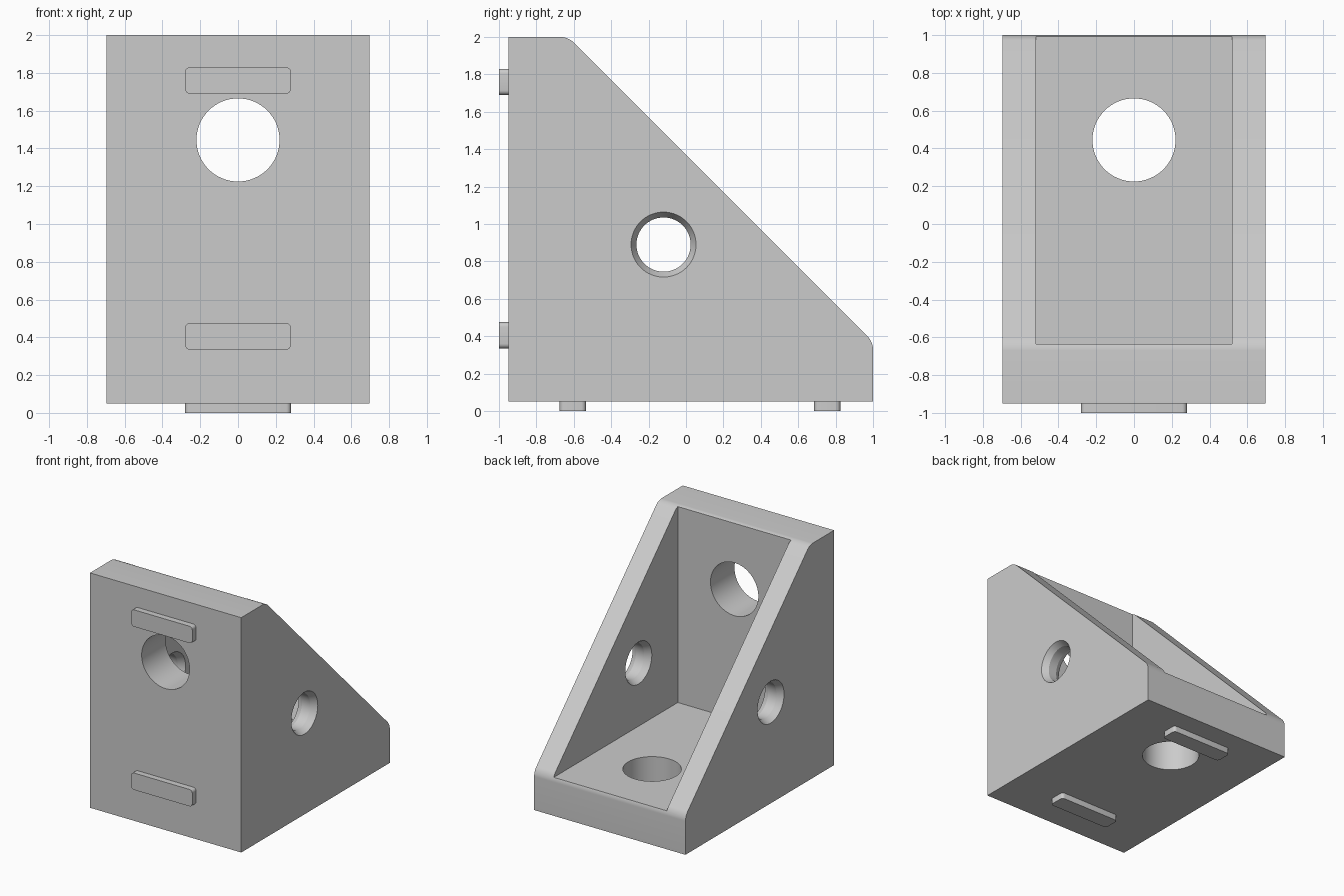
import bpy, bmesh, math
from mathutils import Matrix

cube = bpy.data.objects.get("Cube")
if cube:
    bpy.data.objects.remove(cube, do_unlink=True)

grey = bpy.data.materials.new("light_grey")
grey.use_nodes = True
grey.diffuse_color = (0.6, 0.6, 0.6, 1)
grey.node_tree.nodes["Principled BSDF"].inputs["Base Color"].default_value = (0.6, 0.6, 0.6, 1)


def finish(name, bm):
    bmesh.ops.recalc_face_normals(bm, faces=bm.faces)
    mesh = bpy.data.meshes.new(name)
    bm.to_mesh(mesh)
    bm.free()
    mesh.materials.append(grey)
    obj = bpy.data.objects.new(name, mesh)
    bpy.context.collection.objects.link(obj)
    return obj


def box(bm, lo, hi):
    size = [b - a for a, b in zip(lo, hi)]
    mid = [(a + b) / 2 for a, b in zip(lo, hi)]
    bmesh.ops.create_cube(bm, size=1, matrix=Matrix.Translation(mid) @ Matrix.Diagonal((*size, 1)))


def lathe(name, rings, matrix, sides=64):
    """Closed solid of revolution about local z from (height, radius) rings."""
    bm = bmesh.new()
    loops = [[bm.verts.new((r * math.cos(math.tau * i / sides), r * math.sin(math.tau * i / sides), h))
              for i in range(sides)] for h, r in rings]
    for a, b in zip(loops, loops[1:]):
        for i in range(sides):
            j = (i + 1) % sides
            bm.faces.new((a[i], a[j], b[j], b[i]))
    bm.faces.new(loops[0])
    bm.faces.new(loops[-1])
    bm.transform(matrix)
    return finish(name, bm)


def select_only(obj):
    bpy.ops.object.select_all(action='DESELECT')
    obj.select_set(True)
    bpy.context.view_layer.objects.active = obj


def cut(target, cutter):
    cutter.hide_render = True
    mod = target.modifiers.new("cut", 'BOOLEAN')
    mod.operation = 'DIFFERENCE'
    mod.solver = 'EXACT'
    mod.object = cutter
    select_only(target)
    bpy.ops.object.modifier_apply(modifier=mod.name)
    bpy.data.objects.remove(cutter, do_unlink=True)


# Bracket body: side profile extruded across the width
W = 0.695
profile = [(-0.95, 0.05), (1, 0.05), (1, 0.37), (-0.63, 2), (-0.95, 2)]
bm = bmesh.new()
face = bm.faces.new([bm.verts.new((-W, y, z)) for y, z in profile])
side = bmesh.ops.extrude_face_region(bm, geom=[face])
bmesh.ops.translate(bm, vec=(2 * W, 0, 0),
                    verts=[v for v in side["geom"] if isinstance(v, bmesh.types.BMVert)])
# Round both ends of the slope
ends = [e for e in bm.edges
        if abs(e.verts[0].co.x - e.verts[1].co.x) > W
        and any((e.verts[0].co.yz - c).length < 0.01 for c in
                [v.co.yz for v in bm.verts if abs(v.co.y + v.co.z - 1.37) < 0.01])]
bmesh.ops.bevel(bm, geom=ends, offset=0.04, segments=6, affect='EDGES', profile=0.5)
body = finish("bracket_body", bm)

# Open pocket between the two side walls
bm = bmesh.new()
box(bm, (-0.52, -0.635, 0.365), (0.52, 2, 3))
cut(body, finish("pocket_cutter", bm))

# Bolt holes through the upright plate and the base
hole = [(-0.3, 0.22), (0.3, 0.22)]
cut(body, lathe("upright_hole_cutter", hole,
                Matrix.Translation((0, -0.8, 1.445)) @ Matrix.Rotation(math.pi / 2, 4, 'X')))
cut(body, lathe("base_hole_cutter", hole, Matrix.Translation((0, 0.445, 0.2))))

# Holes in the side walls, chamfered on both faces
rings = [(-0.1, 0.181), (-0.0375, 0.145), (0.0375, 0.145), (0.1, 0.181)]
for s in (-1, 1):
    cut(body, lathe("side_hole_cutter", rings,
                    Matrix.Translation((s * 0.6075, -0.12, 0.89)) @ Matrix.Rotation(math.pi / 2, 4, 'Y')))


# Locating tabs with rounded corners
def tab(name, lo, hi, axis):
    bm = bmesh.new()
    box(bm, lo, hi)
    edges = [e for e in bm.edges if abs(e.verts[0].co[axis] - e.verts[1].co[axis]) > 0.01]
    bmesh.ops.bevel(bm, geom=edges, offset=0.025, segments=5, affect='EDGES', profile=0.5)
    return finish(name, bm)


parts = [body]
for label, z in (("lower", 0.405), ("upper", 1.76)):
    parts.append(tab(label + "_front_tab", (-0.28, -1, z - 0.07), (0.28, -0.945, z + 0.07), 1))
for label, y in (("front", -0.605), ("back", 0.755)):
    parts.append(tab(label + "_base_tab", (-0.28, y - 0.07, 0), (0.28, y + 0.07, 0.055), 2))

for obj in parts:
    select_only(obj)
    bpy.ops.object.shade_smooth_by_angle(angle=math.radians(20))
